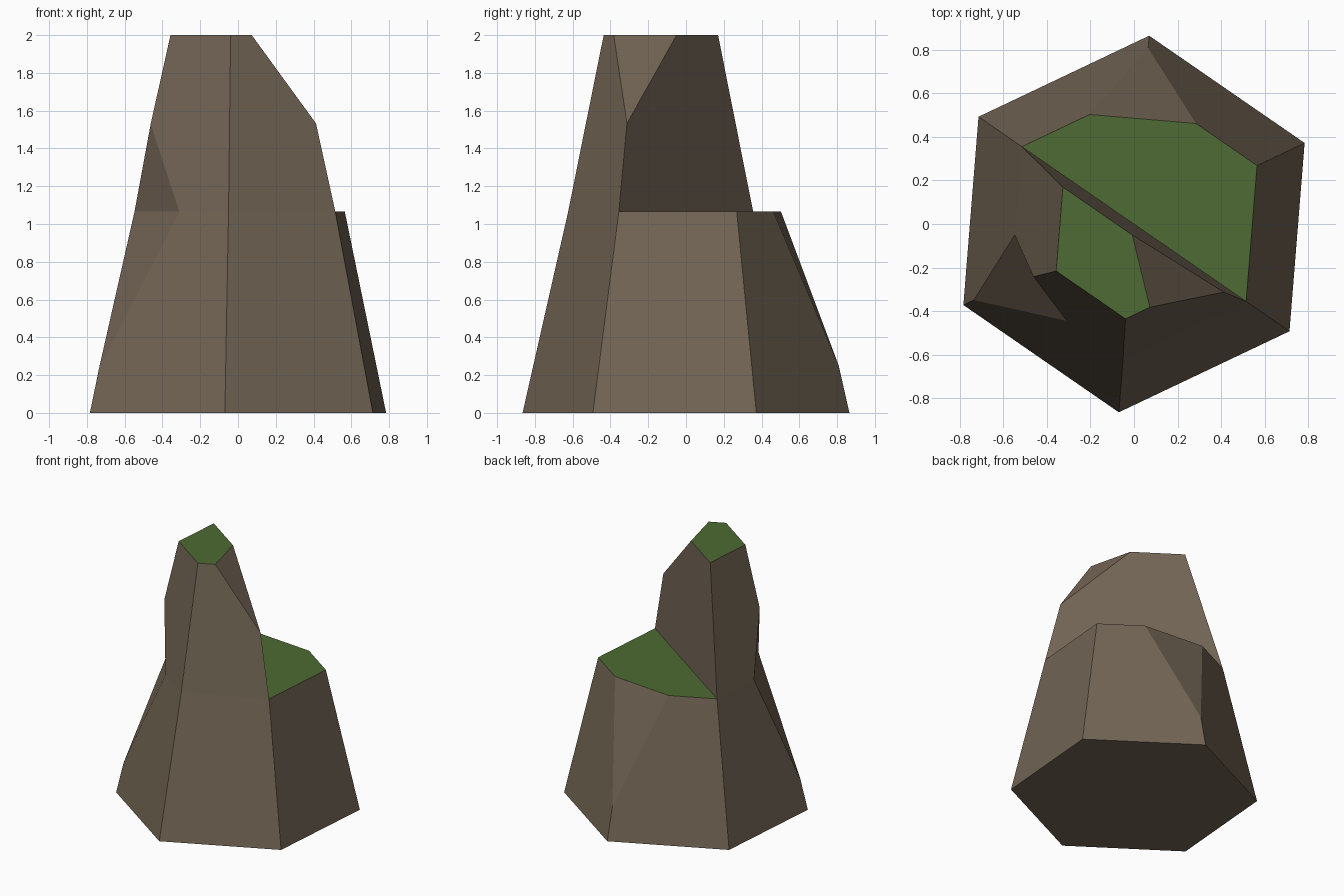
import bpy, bmesh, math
from mathutils import Vector

if "Cube" in bpy.data.objects:
    bpy.data.objects.remove(bpy.data.objects["Cube"])

ROT, SHELF = 25.4, 1.065


def ring(r, z, ks, cx=0, cy=0):
    return [Vector((cx + r * math.cos(math.radians(ROT + 60 * k)),
                    cy + r * math.sin(math.radians(ROT + 60 * k)), z)) for k in ks]


def frustum(bm, low, high, caps):
    a = [bm.verts.new(p) for p in low]
    b = [bm.verts.new(p) for p in high]
    n = len(a)
    for i in range(n):
        j = (i + 1) % n
        bm.faces.new((a[i], a[j], b[j], b[i]))
    for c in caps:
        bm.faces.new(a[::-1] if c == "low" else b)


def chip(bm, corner, cuts):
    # slice a corner off through points along its three edges
    p = [corner.lerp(end, t) for end, t in cuts]
    n = (p[1] - p[0]).cross(p[2] - p[0]).normalized()
    if n.dot(corner - p[0]) < 0:
        n = -n
    geom = bm.verts[:] + bm.edges[:] + bm.faces[:]
    bmesh.ops.bisect_plane(bm, geom=geom, dist=1e-5, plane_co=p[0], plane_no=n, clear_outer=True)
    vs = [min(bm.verts, key=lambda v: (v.co - q).length) for q in p]
    bm.faces.new(vs)


def nearest(bm, p):
    return min(bm.verts, key=lambda v: (v.co - p).length)


bm = bmesh.new()
base = ring(0.868, 0, range(6))
shelf = ring(0.626, SHELF, range(6))

# Lower block with the back and left corners chipped
frustum(bm, base, shelf, ("low", "high"))
chip(bm, shelf[1], [(shelf[0], 0.456), (shelf[2], 0.45), (base[1], 0.765)])
chip(bm, shelf[3], [(shelf[2], 0.35), (shelf[4], 0.495), (base[3], 0.78)])

# Keep only the exposed half of the ledge
bm.normal_update()
top = next(f for f in bm.faces if all(abs(v.co.z - SHELF) < 1e-4 for v in f.verts)
           and len(f.verts) > 4)
bmesh.utils.face_split(top, nearest(bm, shelf[2]), nearest(bm, shelf[5]))
side = Vector((math.cos(math.radians(ROT + 30)), math.sin(math.radians(ROT + 30)), 0))
front = [f for f in bm.faces if all(abs(v.co.z - SHELF) < 1e-4 for v in f.verts)
         and f.calc_center_median().dot(side) < 0]
bmesh.ops.delete(bm, geom=front, context='FACES_ONLY')

# Upper half spire, chipped at top right and bottom left
up = bmesh.new()
half = shelf[2:]
peak = ring(0.387, 2, range(2, 6), -0.008, -0.05)
frustum(up, half, peak, ("low", "high"))
chip(up, peak[3], [(peak[0], 0.5), (peak[2], 0.68), (half[3], 0.5)])
chip(up, half[1], [(half[0], 0.35), (half[2], 0.495), (peak[1], 0.497)])
bmesh.ops.delete(up, geom=[f for f in up.faces
                           if all(abs(v.co.z - SHELF) < 1e-4 for v in f.verts)],
                 context='FACES_ONLY')

# Weld both blocks into one rock
tmp = bpy.data.meshes.new("spire")
up.to_mesh(tmp)
bm.from_mesh(tmp)
bpy.data.meshes.remove(tmp)
bmesh.ops.remove_doubles(bm, verts=bm.verts, dist=1e-3)
bmesh.ops.recalc_face_normals(bm, faces=bm.faces)

# Grass on the flat tops, stone elsewhere
for f in bm.faces:
    f.material_index = 1 if f.normal.z > 0.95 else 0
mesh = bpy.data.meshes.new("rock")
bm.to_mesh(mesh)
for name, col in (("stone", (0.17, 0.13, 0.09, 1)), ("grass", (0.075, 0.145, 0.033, 1))):
    m = bpy.data.materials.new(name)
    m.diffuse_color = col
    m.use_nodes = True
    m.node_tree.nodes["Principled BSDF"].inputs["Base Color"].default_value = m.diffuse_color
    mesh.materials.append(m)
rock = bpy.data.objects.new("rock", mesh)
bpy.context.collection.objects.link(rock)
